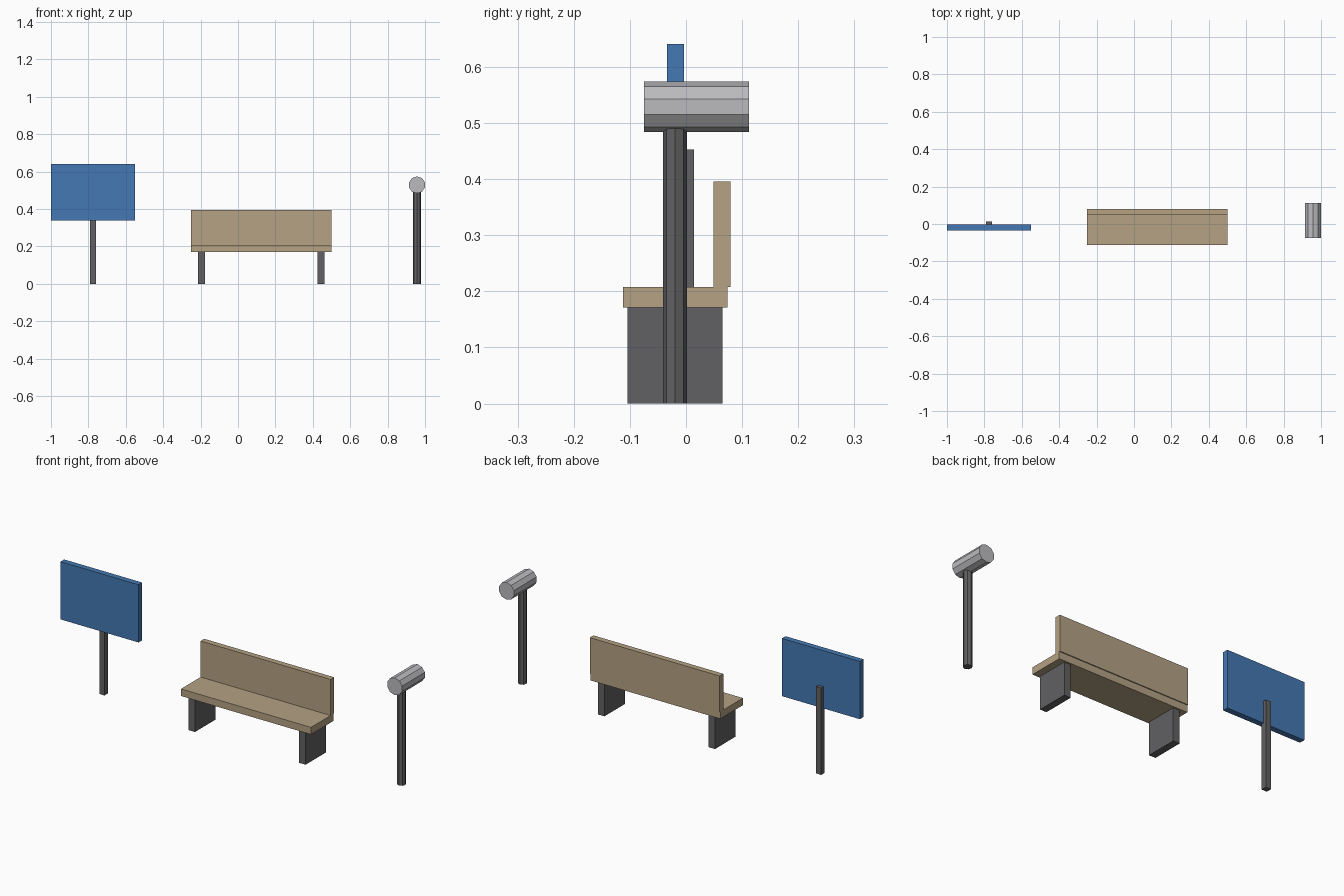
import bpy
import math

if "Cube" in bpy.data.objects:
    bpy.data.objects.remove(bpy.data.objects["Cube"])


def material(name, color):
    m = bpy.data.materials.new(name)
    m.diffuse_color = (*color, 1)
    m.use_nodes = True
    m.node_tree.nodes["Principled BSDF"].inputs["Base Color"].default_value = m.diffuse_color
    return m


blue = material("blue_paint", (0.06, 0.19, 0.45))
wood = material("wood", (0.46, 0.36, 0.23))
dark = material("dark_metal", (0.12, 0.12, 0.125))
steel = material("light_metal", (0.5, 0.5, 0.52))


def box(name, x, y, z, mat):
    """Box from (min, max) ranges on each axis."""
    ranges = (x, y, z)
    bpy.ops.mesh.primitive_cube_add(size=1, location=[(a + b) / 2 for a, b in ranges])
    ob = bpy.context.object
    ob.name = name
    ob.scale = [b - a for a, b in ranges]
    bpy.ops.object.transform_apply(location=False, rotation=False, scale=True)
    ob.data.materials.append(mat)


def cylinder(name, sides, radius, depth, loc, rot, mat):
    bpy.ops.mesh.primitive_cylinder_add(vertices=sides, radius=radius, depth=depth,
                                        location=loc, rotation=rot)
    ob = bpy.context.object
    ob.name = name
    ob.data.materials.append(mat)


# Information board on a square post
box("sign_panel", (-1.0, -0.55), (-0.034, -0.004), (0.34, 0.641), blue)
box("sign_post", (-0.79, -0.76), (-0.015, 0.014), (0, 0.453), dark)

# Bench
bench_x = 0.125
box("bench_seat", (bench_x - 0.375, bench_x + 0.375), (-0.1125, 0.074), (0.171, 0.208), wood)
box("bench_backrest", (bench_x - 0.375, bench_x + 0.375), (0.049, 0.079), (0.208, 0.396), wood)
for side, name in ((-1, "bench_leg_left"), (1, "bench_leg_right")):
    cx = bench_x + side * 0.319
    box(name, (cx - 0.0188, cx + 0.0188), (-0.104, 0.065), (0, 0.171), dark)

# Viewing scope: ten-sided barrel on an eight-sided post
scope_x = 0.957
cylinder("scope_post", 8, 0.0217, 0.49, (scope_x, -0.0195, 0.245), (0, 0, 0), dark)
cylinder("scope_barrel", 10, 0.045, 0.187, (scope_x, 0.0185, 0.529), (math.pi / 2, 0, 0), steel)
